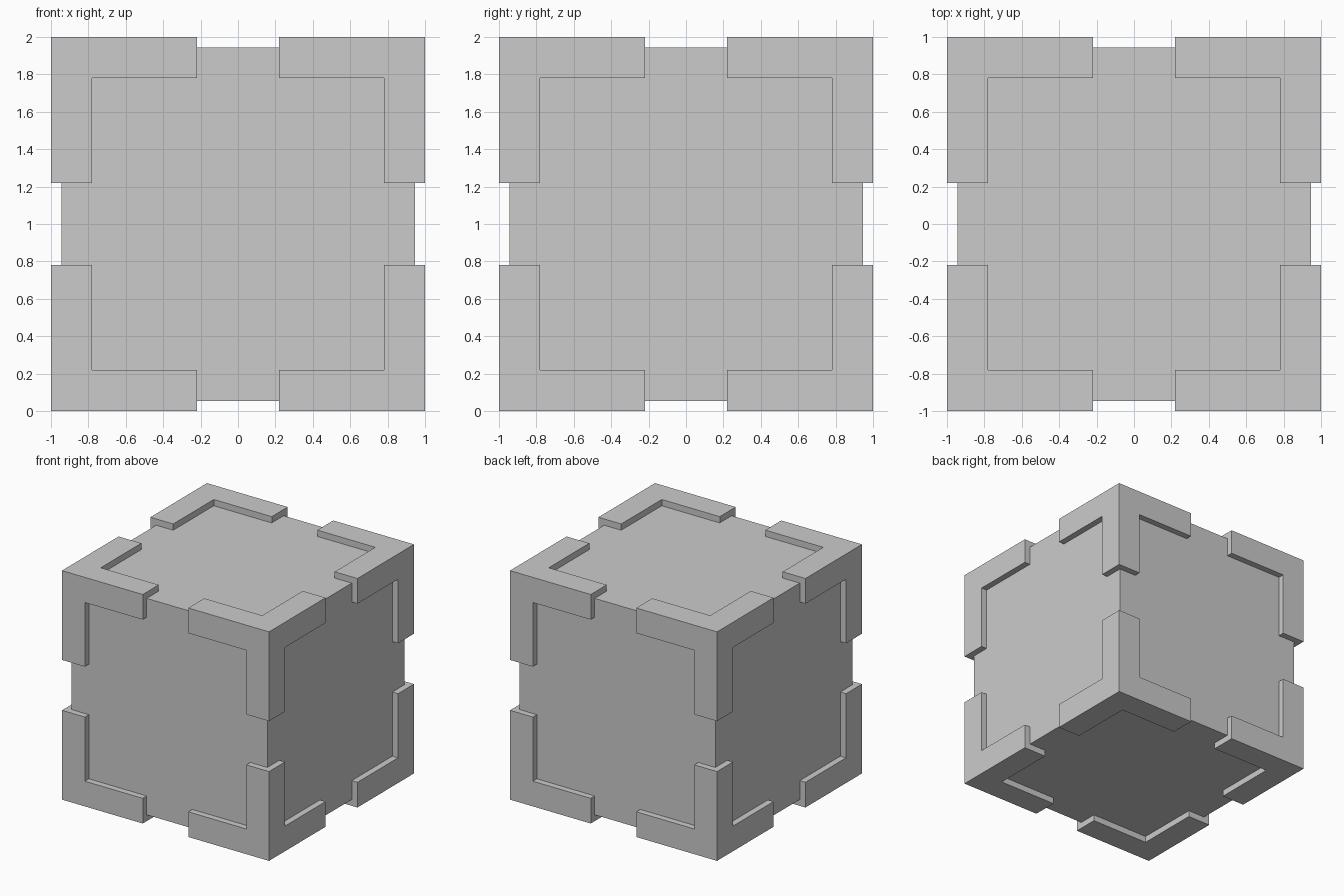
import bpy, bmesh, math
from mathutils import Vector

if "Cube" in bpy.data.objects:
    bpy.data.objects.remove(bpy.data.objects["Cube"])

HALF = 1.0      # outer half size
CORE = 0.945    # half size of the recessed body
INNER = 0.78    # inner edge of the bracket arms
TIP = 0.22      # where the arms end


def make_object(name, bm):
    bmesh.ops.recalc_face_normals(bm, faces=bm.faces)
    mesh = bpy.data.meshes.new(name)
    bm.to_mesh(mesh)
    bm.free()
    obj = bpy.data.objects.new(name, mesh)
    obj.location = (0, 0, 1)
    bpy.context.collection.objects.link(obj)
    return obj


# Recessed cube body
bm = bmesh.new()
bmesh.ops.create_cube(bm, size=2 * CORE)
make_object("crate_body", bm)

# Corner bracket: small corner cube with three arms pulled along the edges
bm = bmesh.new()
bmesh.ops.create_cube(bm, size=HALF - INNER)
mid = (HALF + INNER) / 2
bmesh.ops.translate(bm, verts=bm.verts, vec=(mid, mid, mid))
bm.normal_update()
inward = [f for f in bm.faces if sum(f.normal) < 0]
arms = bmesh.ops.extrude_discrete_faces(bm, faces=inward)["faces"]
bm.normal_update()
for f in arms:
    bmesh.ops.translate(bm, verts=f.verts, vec=Vector(f.normal) * (INNER - TIP))
bmesh.ops.dissolve_limit(bm, angle_limit=math.radians(1), verts=bm.verts, edges=bm.edges)
brackets = make_object("corner_brackets", bm)

# Mirror to all eight corners
mirror = brackets.modifiers.new("mirror", 'MIRROR')
mirror.use_axis = (True, True, True)
mirror.use_mirror_merge = False
